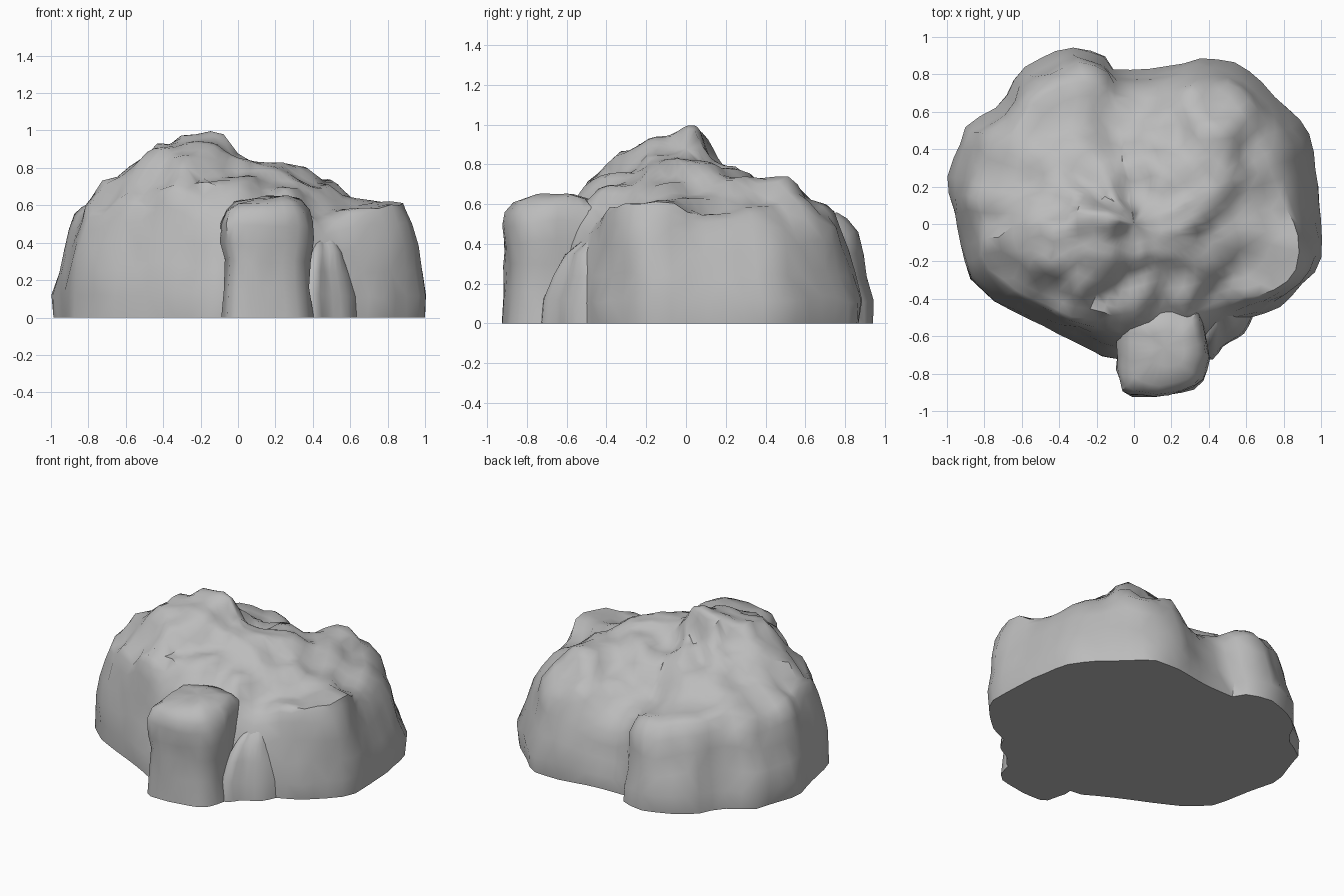
import bpy, bmesh, math
from mathutils import Vector, noise

cube = bpy.data.objects.get("Cube")
if cube:
    bpy.data.objects.remove(cube, do_unlink=True)

stone = bpy.data.materials.new("grey stone")
stone.use_nodes = True
grey = (0.5, 0.5, 0.5, 1)
stone.diffuse_color = grey
stone.node_tree.nodes["Principled BSDF"].inputs["Base Color"].default_value = grey

# Ground outline of the main mass, anticlockwise: x, y and how far the wall leans in
OUTLINE = [(.99, .2, .2), (.93, .48, .24), (.84, .61, .25), (.57, .86, .22), (.37, .88, .2),
           (.12, .83, .19), (-.11, .82, .19), (-.17, .92, .19), (-.35, .95, .19),
           (-.56, .86, .18), (-.66, .76, .18), (-.7, .64, .16), (-.9, .52, .17),
           (-1, .2, .18), (-.93, -.1, .15), (-.89, -.28, .14), (-.75, -.42, .15),
           (-.5, -.54, .18), (-.14, -.73, .27), (.1, -.68, .24), (.42, -.64, .26),
           (.6, -.52, .2), (.8, -.42, .12), (.95, -.28, .08), (1, -.16, .11)]

# Peaks, ledges and hollows that shape the upper surface
LANDMARKS = [(-.13, .03, 1), (-.25, .02, .99), (-.42, -.05, .95), (-.3, -.3, .89),
             (-.4, -.18, .91), (-.2, -.15, .94), (-.57, -.08, .82), (-.15, -.44, .73),
             (-.42, -.38, .7), (-.15, -.54, .6), (-.5, -.44, .59), (.2, -.52, .6),
             (-.68, -.1, .73), (-.8, 0, .57), (-.76, -.26, .57), (0, -.1, .86),
             (0, -.33, .76), (.25, -.38, .69), (.2, 0, .83), (.3, .06, .81),
             (.02, .2, .73), (.15, .2, .77), (-.15, .14, .81), (-.42, .13, .78),
             (-.3, .3, .71), (-.6, .25, .65), (-.4, .6, .59), (-.8, .3, .54),
             (-.08, .55, .52), (-.28, .75, .55), (.42, .32, .73), (.42, .5, .74),
             (.2, .52, .62), (.05, .7, .44), (.45, .67, .58), (.65, .4, .59),
             (.6, .05, .64), (.78, .12, .55), (.85, -.2, .61), (.6, -.3, .58),
             (.4, -.1, .71), (.45, -.45, .53)]


def surface_height(p):
    """Blend the landmark heights by nearness."""
    total = weight_sum = 0
    for x, y, z in LANDMARKS:
        w = 1 / ((p.x - x) ** 2 + (p.y - y) ** 2 + .002) ** 2
        total += w * z
        weight_sum += w
    return total / weight_sum


def resample(points, count):
    """Evenly spaced points along a closed outline."""
    pts = [Vector(p) for p in points]
    pairs = list(zip(pts, pts[1:] + pts[:1]))
    step = sum((b - a).length for a, b in pairs) / count
    result, along = [], 0
    for a, b in pairs:
        length = (b - a).length
        while along < length and len(result) < count:
            result.append(a.lerp(b, along / length))
            along += step
        along -= length
    return result


def roughen(p, amount):
    """Craggy offset that leaves the underside flat."""
    push = noise.noise_vector(p * 4) + noise.noise_vector(p * 9) * .5
    if p.z < .01:
        push.z = 0
    return p + push * amount * min(1, .3 + p.z * 3)


def build_rock(name, rings, top, amount):
    """Skin a stack of rings, closed by a flat base and a top point."""
    bm = bmesh.new()
    layers = [[bm.verts.new(roughen(p, amount)) for p in ring] for ring in rings]
    for low, high in zip(layers, layers[1:]):
        n = len(low)
        for i in range(n):
            j = (i + 1) % n
            bm.faces.new((low[i], low[j], high[j], high[i]))
    tip = bm.verts.new(top)
    last = layers[-1]
    for i in range(len(last)):
        bm.faces.new((last[i], last[(i + 1) % len(last)], tip))
    bm.faces.new(layers[0][::-1])
    bmesh.ops.triangulate(bm, faces=bm.faces[:])
    bmesh.ops.recalc_face_normals(bm, faces=bm.faces[:])
    mesh = bpy.data.meshes.new(name)
    bm.to_mesh(mesh)
    bm.free()
    obj = bpy.data.objects.new(name, mesh)
    bpy.context.collection.objects.link(obj)
    mesh.materials.append(stone)
    bpy.ops.object.select_all(action='DESELECT')
    obj.select_set(True)
    bpy.context.view_layer.objects.active = obj
    bpy.ops.object.shade_smooth_by_angle(angle=math.radians(50))


def build_block(name, outline, centre, profile):
    """Small boulder: one outline scaled up a profile of (height, size)."""
    points = resample([(x, y, 0) for x, y in outline], 26)
    centre = Vector((*centre, 0))
    rings = [[centre + (p - centre) * size + Vector((0, 0, z)) for p in points]
             for z, size in profile]
    build_rock(name, rings, centre + Vector((0, 0, profile[-1][0])), .03)


# Main mass: leaning walls with a rounded shoulder, then the uneven upper surface
base = resample(OUTLINE, 64)
rings = []
for level, inset in ((0, .03), (.2, 0), (.42, .2), (.64, .36), (.82, .55), (.94, .78)):
    ring = []
    for p in base:
        height = surface_height(p * (1 - p.z))
        scale = 1 - inset * p.z
        ring.append(Vector((p.x * scale, p.y * scale, level * height)))
    rings.append(ring)
for k in range(11):
    ring = []
    for p in base:
        q = p * (1 - p.z) * (1 - k / 11)
        ring.append(Vector((q.x, q.y, surface_height(q))))
    rings.append(ring)
build_rock("main_boulder", rings, (0, 0, surface_height(Vector((0, 0)))), .03)

# Front boulder: pinched waist under a swollen, rounded cap
build_block("front_boulder",
            [(.37, -.45), (.41, -.7), (.38, -.83), (.31, -.89), (.1, -.93), (-.05, -.92),
             (-.09, -.75), (-.06, -.48), (.15, -.4)], (.16, -.66),
            ((0, 1), (.15, .95), (.3, .93), (.4, .97), (.5, .99), (.57, .92), (.62, .74), (.64, .35)))

# Low buttress merging into the wall beside it
build_block("side_buttress",
            [(.34, -.4), (.36, -.73), (.43, -.72), (.48, -.65), (.58, -.6), (.62, -.53), (.66, -.4)],
            (.46, -.42),
            ((0, 1), (.12, .97), (.24, .8), (.34, .6), (.42, .3)))
